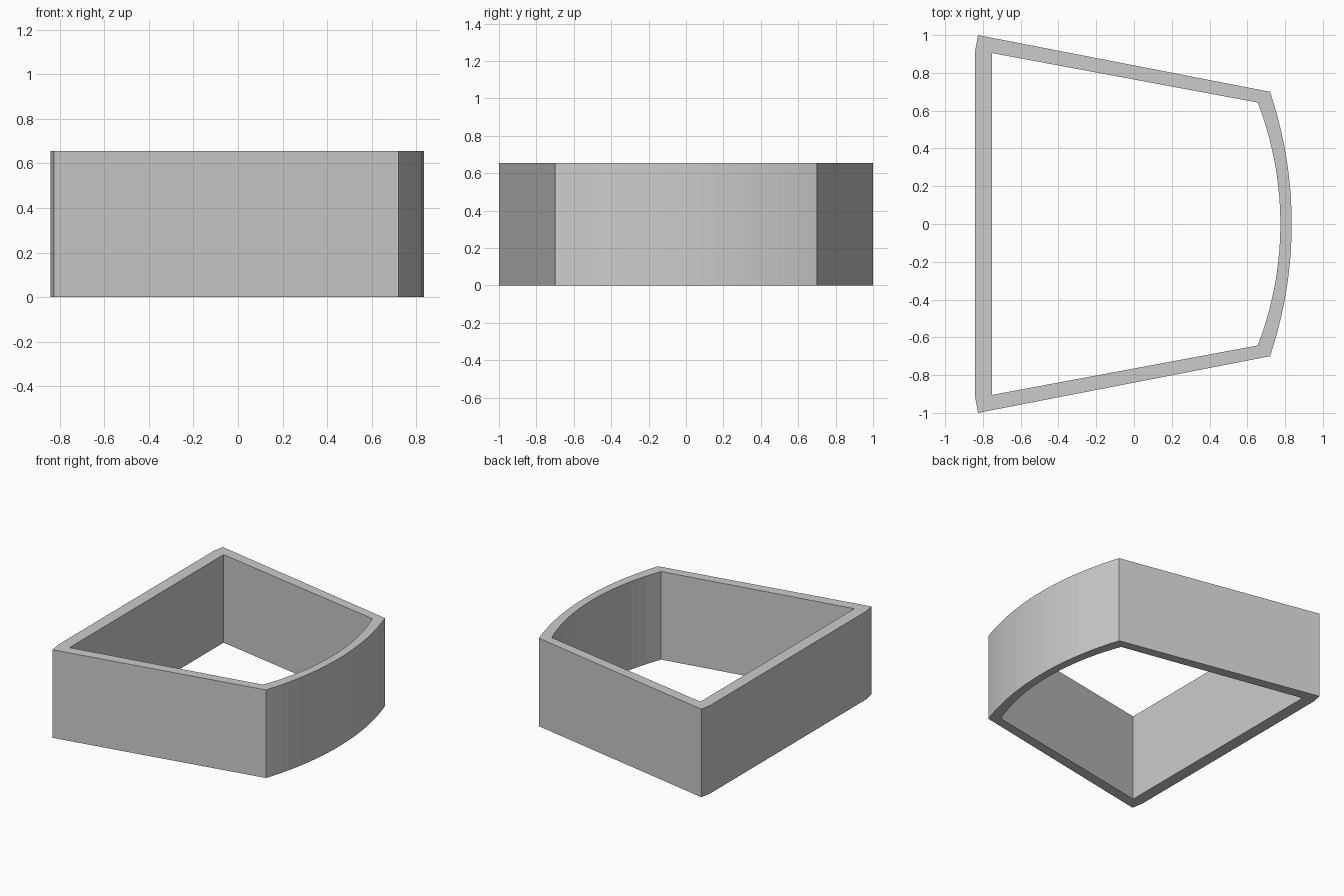
import bpy, bmesh, math

if "Cube" in bpy.data.objects:
    bpy.data.objects.remove(bpy.data.objects["Cube"])

HEIGHT = 0.655
SEGMENTS = 20


def bowed_end(x_mid, x_corner, y_corner):
    """Circular arc from the -y corner to the +y corner, bulging to +x."""
    sag = x_mid - x_corner
    radius = (y_corner ** 2 + sag ** 2) / (2 * sag)
    half = math.asin(y_corner / radius)
    angles = [half * (2 * i / SEGMENTS - 1) for i in range(SEGMENTS + 1)]
    return [(x_mid - radius + radius * math.cos(a), radius * math.sin(a)) for a in angles]


def prism(bm, outline):
    """Side walls of an outline; returns its bottom and top vertices."""
    low = [bm.verts.new((x, y, 0)) for x, y in outline]
    high = [bm.verts.new((x, y, HEIGHT)) for x, y in outline]
    n = len(outline)
    for i in range(n):
        j = (i + 1) % n
        bm.faces.new((low[i], low[j], high[j], high[i]))
    return low, high


# Outlines: bowed right end, then the chamfered (outer) or sharp (inner) left end
outer = bowed_end(0.835, 0.72, 0.70) + [(-0.826, 1.0), (-0.841, 0.915),
                                        (-0.841, -0.915), (-0.826, -1.0)]
inner = bowed_end(0.775, 0.655, 0.643) + [(-0.752, 0.905), (-0.752, -0.905)]

# Frame wall
bm = bmesh.new()
rings = zip(prism(bm, outer), prism(bm, inner))
k = SEGMENTS + 1
for a, b in rings:
    # Rim strips along the arc, sides and straight end
    for i in range(k):
        bm.faces.new((a[i], a[i + 1], b[i + 1], b[i]))
    bm.faces.new((a[k], a[k + 1], a[k + 2], a[k + 3], b[k + 1], b[k]))
    bm.faces.new((a[k + 3], a[0], b[0], b[k + 1]))
bmesh.ops.recalc_face_normals(bm, faces=bm.faces)

mesh = bpy.data.meshes.new("frame_wall")
bm.to_mesh(mesh)
bm.free()
frame = bpy.data.objects.new("frame_wall", mesh)
bpy.context.collection.objects.link(frame)
